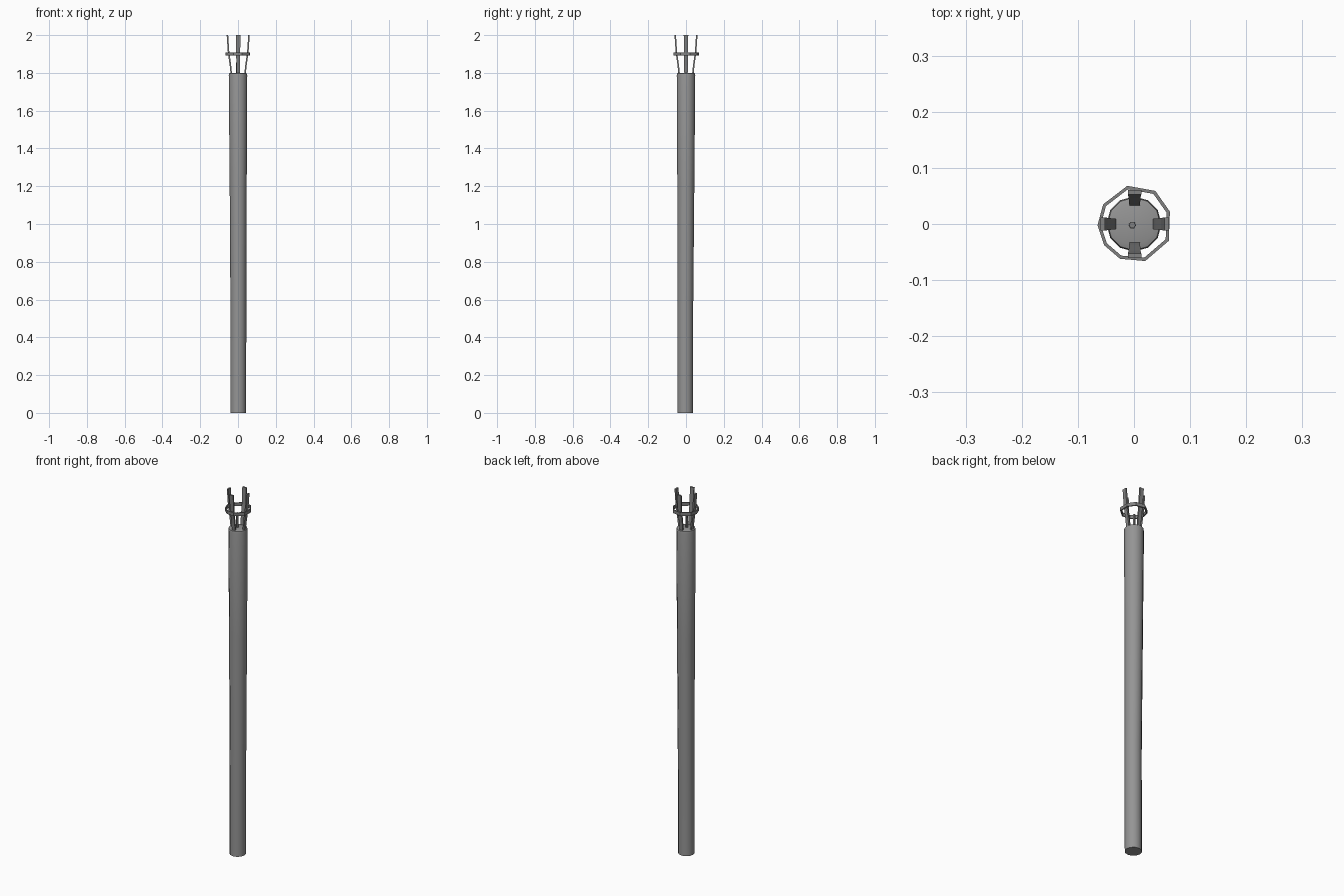
import bpy, bmesh, math
from math import cos, sin, pi

if "Cube" in bpy.data.objects:
    bpy.data.objects.remove(bpy.data.objects["Cube"])


def material(name, v):
    m = bpy.data.materials.new(name)
    m.diffuse_color = (v, v, v, 1)
    m.use_nodes = True
    m.node_tree.nodes["Principled BSDF"].inputs["Base Color"].default_value = m.diffuse_color
    return m


STONE = material("dark_grey", 0.30)
IRON = material("iron_grey", 0.22)


def loft(name, loops, mat, caps=True, closed=False):
    """Skin successive loops of points into one mesh object."""
    bm = bmesh.new()
    rows = [[bm.verts.new(p) for p in lp] for lp in loops]
    pairs = list(zip(rows, rows[1:])) + ([(rows[-1], rows[0])] if closed else [])
    for a, b in pairs:
        for i in range(len(a)):
            j = (i + 1) % len(a)
            bm.faces.new((a[i], a[j], b[j], b[i]))
    if caps and not closed:
        bm.faces.new(rows[0])
        bm.faces.new(rows[-1])
    bmesh.ops.recalc_face_normals(bm, faces=bm.faces)
    me = bpy.data.meshes.new(name)
    bm.to_mesh(me)
    bm.free()
    me.materials.append(mat)
    ob = bpy.data.objects.new(name, me)
    bpy.context.collection.objects.link(ob)
    return ob


def smooth(ob, angle=40):
    bpy.ops.object.select_all(action='DESELECT')
    ob.select_set(True)
    bpy.context.view_layer.objects.active = ob
    bpy.ops.object.shade_smooth_by_angle(angle=math.radians(angle))


def circle(cx, cy, z, r, n=12):
    return [(cx + r * cos(2 * pi * i / n), cy + r * sin(2 * pi * i / n), z)
            for i in range(n)]


# Slightly crooked shaft, wider at the top
smooth(loft("shaft", [circle(*s) for s in (
    (0.001, -0.004, 0, 0.042), (0.002, -0.004, 0.55, 0.042),
    (0.001, -0.001, 1.2, 0.045), (0, 0, 1.786, 0.049),
    (0, 0, 1.797, 0.047), (-0.001, 0, 1.80, 0.038))], STONE))

# Slim spike in the middle of the shaft top
smooth(loft("centre_spike", [circle(-0.003, -0.002, 1.79, 0.007, 6),
                             circle(-0.003, -0.002, 1.88, 0.006, 6)], IRON))

# Four flat prongs flaring outwards
path = [(0.036, 1.79, 0.009), (0.041, 1.84, 0.010), (0.051, 1.91, 0.0105),
        (0.057, 2.0, 0.012)]
for k in range(4):
    c, s = cos(k * pi / 2), sin(k * pi / 2)
    loops = []
    for r, z, w in path:
        sect = [(r - 0.004, -w), (r + 0.004, -w), (r + 0.004, w), (r - 0.004, w)]
        loops.append([(x * c - y * s + 0.001, x * s + y * c, z) for x, y in sect])
    loft("prong_%d" % (k + 1), loops, IRON)

# Uneven hand-forged ring around the prongs
outline = [(-0.012, 0.068), (0.038, 0.059), (0.064, 0.022), (0.062, -0.030),
           (0.020, -0.066), (-0.025, -0.062), (-0.053, -0.038),
           (-0.065, -0.002), (-0.055, 0.035)]
loft("ring", [[(x * f, y * f, z) for f, z in
               ((1, 1.891), (1, 1.909), (0.91, 1.909), (0.91, 1.891))]
              for x, y in outline], IRON, closed=True)
